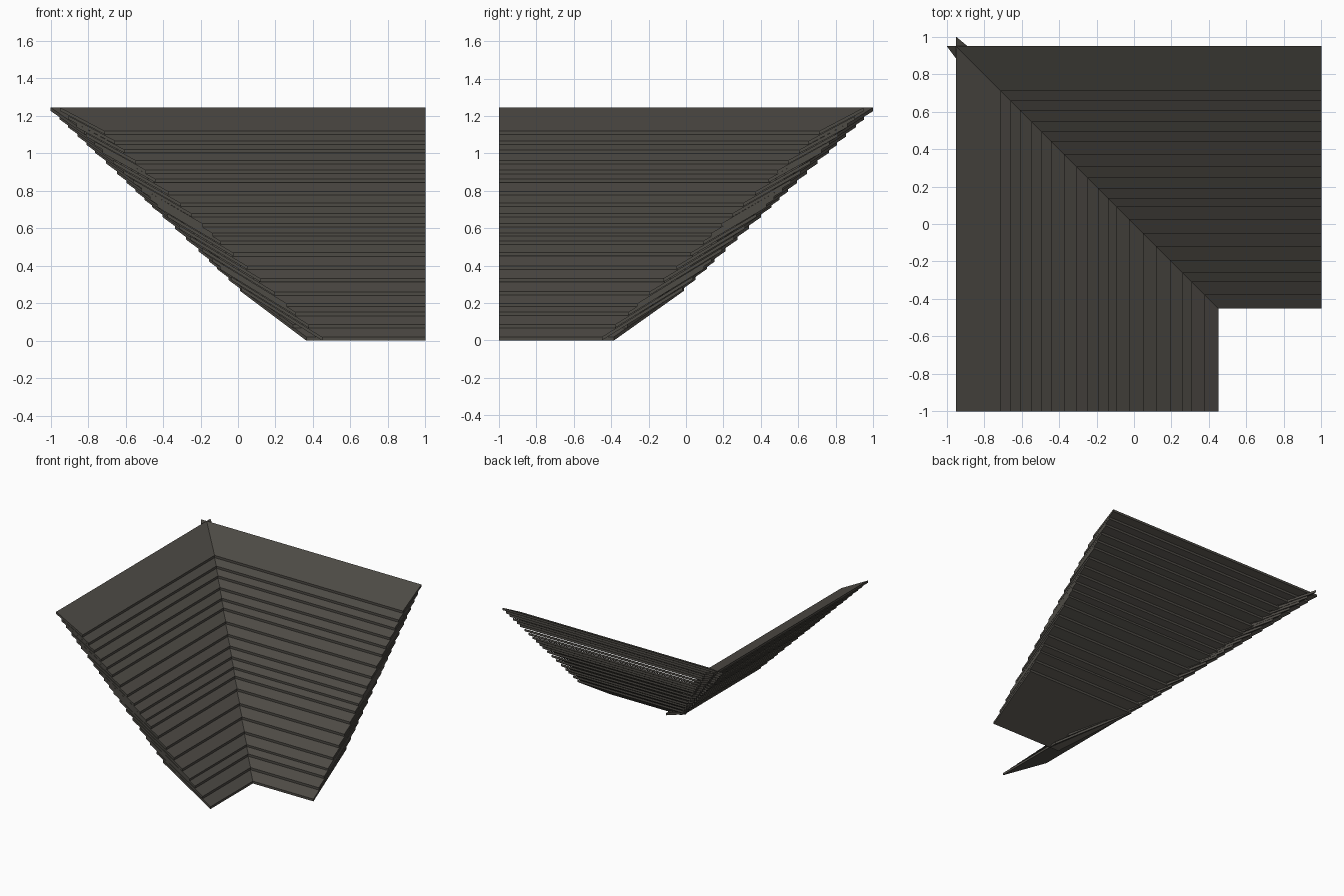
import bpy, bmesh

if "Cube" in bpy.data.objects:
    bpy.data.objects.remove(bpy.data.objects["Cube"])

# Inner-corner (valley) roof: two wings of overlapping boards meeting on a diagonal
mat = bpy.data.materials.new("dark weathered wood")
mat.diffuse_color = (0.075, 0.069, 0.059, 1)
mat.use_nodes = True
mat.node_tree.nodes["Principled BSDF"].inputs["Base Color"].default_value = mat.diffuse_color

THICK = 0.019
# horizontal position of each board's exposed lower lip, eave to ridge
LIPS = [-0.45, -0.38, -0.31, -0.262, -0.195, -0.12, -0.05, 0.025, 0.09, 0.137,
        0.19, 0.245, 0.305, 0.37, 0.44, 0.49, 0.545, 0.605, 0.655, 0.71]


def board(bm, place, lip, back, lip_over, back_over):
    """One sloping slab; lip/back = (run, top height), mitred past the valley."""
    verts = []
    for drop in (0, THICK):
        for s, (u, z) in ((1.0, lip), (1.0, back),
                          (-back[0] - back_over, back),
                          (-lip[0] - lip_over, lip)):
            verts.append(bm.verts.new(place(s, u, z - drop)))
    top, bot = verts[:4], verts[4:]
    bm.faces.new(top)
    bm.faces.new(bot[::-1])
    for i in range(4):
        j = (i + 1) % 4
        bm.faces.new((top[i], bot[i], bot[j], top[j]))


def wing(name, place, over):
    bm = bmesh.new()
    n = len(LIPS) - 1
    for i, u in enumerate(LIPS):
        t = i / n
        lip = (u, THICK + (u + 0.45) * 0.948)
        # boards shorten from eave to ridge, so the stack tapers
        k = (u + 0.45) / 1.16
        back = (-0.02 + 0.97 * k, 0.285 + 0.96 * k)
        board(bm, place, lip, back, over + 0.025 * t, 0.01 + 0.04 * t)
    bmesh.ops.recalc_face_normals(bm, faces=bm.faces)
    me = bpy.data.meshes.new(name)
    bm.to_mesh(me)
    bm.free()
    me.materials.append(mat)
    bpy.context.collection.objects.link(bpy.data.objects.new(name, me))


# back wing slopes down towards the front, left wing slopes down to the right
wing("back_roof_boards", lambda s, u, z: (s, u, z), 0.085)
wing("left_roof_boards", lambda s, u, z: (-u, -s, z), 0.065)
